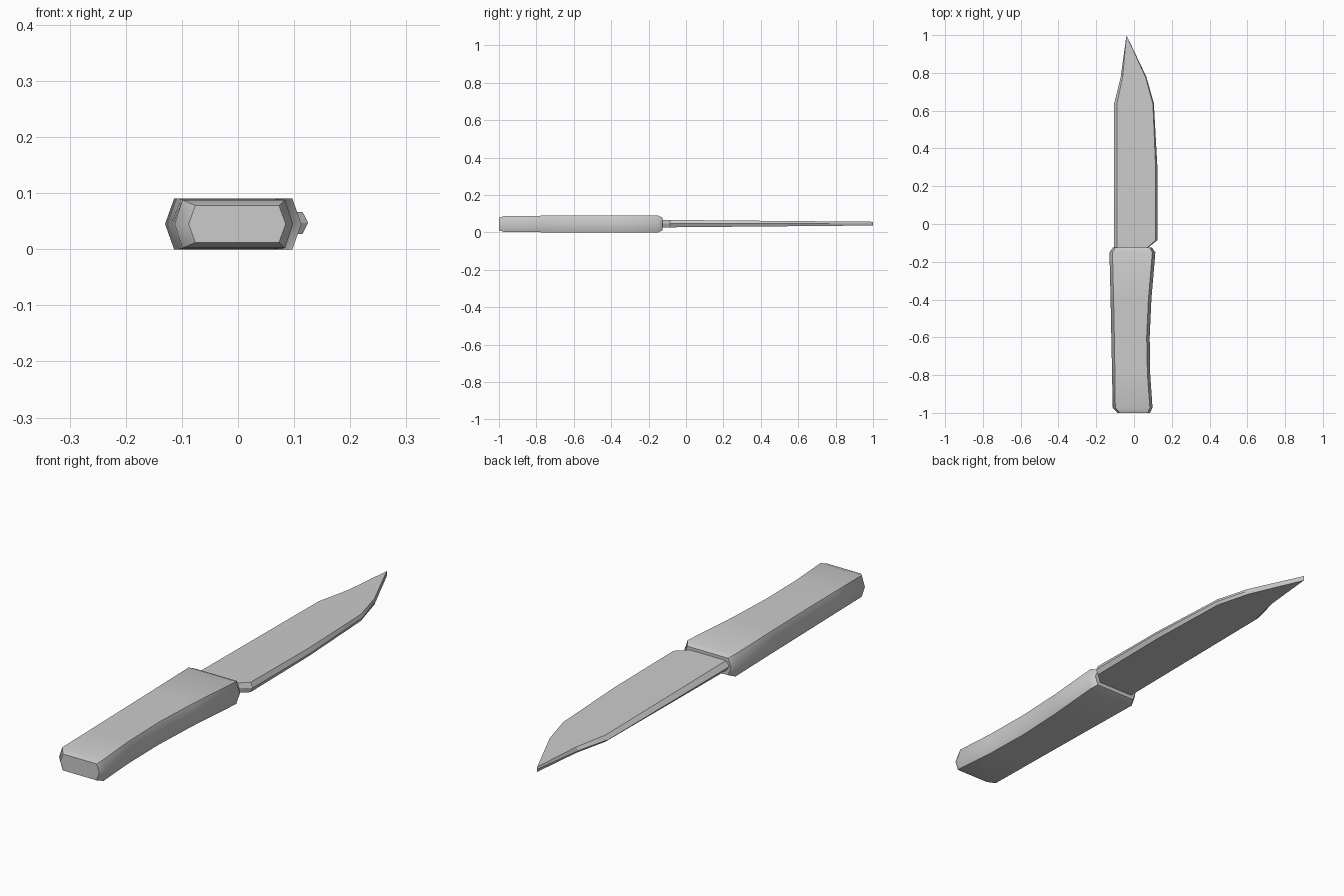
import bpy, bmesh, math

cube = bpy.data.objects.get("Cube")
if cube:
    bpy.data.objects.remove(cube)

grey = bpy.data.materials.new("plain_grey")
grey.use_nodes = True
colour = (0.6, 0.6, 0.6, 1)
grey.diffuse_color = colour
grey.node_tree.nodes["Principled BSDF"].inputs["Base Color"].default_value = colour


def loft(name, rings, smooth_angle):
    """Skin closed rings of points and cap both ends."""
    bm = bmesh.new()
    loops = [[bm.verts.new(p) for p in ring] for ring in rings]
    for a, b in zip(loops, loops[1:]):
        for i in range(len(a)):
            j = (i + 1) % len(a)
            bm.faces.new((a[i], a[j], b[j], b[i]))
    bm.faces.new(loops[0][::-1])
    bm.faces.new(loops[-1])
    bmesh.ops.remove_doubles(bm, verts=bm.verts, dist=0.0001)
    bmesh.ops.recalc_face_normals(bm, faces=bm.faces)
    mesh = bpy.data.meshes.new(name)
    bm.to_mesh(mesh)
    bm.free()
    mesh.materials.append(grey)
    obj = bpy.data.objects.new(name, mesh)
    bpy.context.collection.objects.link(obj)
    bpy.ops.object.select_all(action="DESELECT")
    obj.select_set(True)
    bpy.context.view_layer.objects.active = obj
    bpy.ops.object.shade_smooth_by_angle(angle=math.radians(smooth_angle))
    return obj


def hexagon(y, left, right, half_height, slant):
    z = 0.045
    lo, hi = z - half_height, z + half_height
    return [(left, y, z), (left + slant, y, lo), (right - slant, y, lo),
            (right, y, z), (right - slant, y, hi), (left + slant, y, hi)]


# Handle: hexagonal sections with a hollowed grip side and chamfered ends
sections = [(-1.0, -0.088, 0.085, 0.033, 0.012), (-0.972, -0.113, 0.098, 0.043, 0.014),
            (-0.8, -0.116, 0.086, 0.044, 0.015), (-0.6, -0.12, 0.083, 0.045, 0.016),
            (-0.4, -0.124, 0.092, 0.045, 0.016), (-0.15, -0.13, 0.113, 0.045, 0.016),
            (-0.125, -0.112, 0.095, 0.034, 0.013)]
loft("handle", [hexagon(*s) for s in sections], 45)

# Blade: outer edge outline, paired with a narrower outline for the flat sides
edge = [(-0.105, -0.16), (-0.105, 0.64), (-0.07, 0.78), (-0.04, 1.0), (0.065, 0.78),
        (0.105, 0.64), (0.125, 0.28), (0.125, -0.085), (0.075, -0.125), (0.075, -0.16)]
flat = [(-0.09, -0.16), (-0.09, 0.64), (-0.06, 0.78), (-0.04, 1.0), (0.062, 0.775),
        (0.1, 0.635), (0.115, 0.28), (0.115, -0.085), (0.07, -0.125), (0.07, -0.16)]


def side(sign):
    # the blade thins evenly towards the tip
    return [(x, y, 0.047 + sign * (0.02 - 0.009 * (y + 0.12))) for x, y in flat]


loft("blade", [side(-1), [(x, y, 0.047) for x, y in edge], side(1)], 20)
